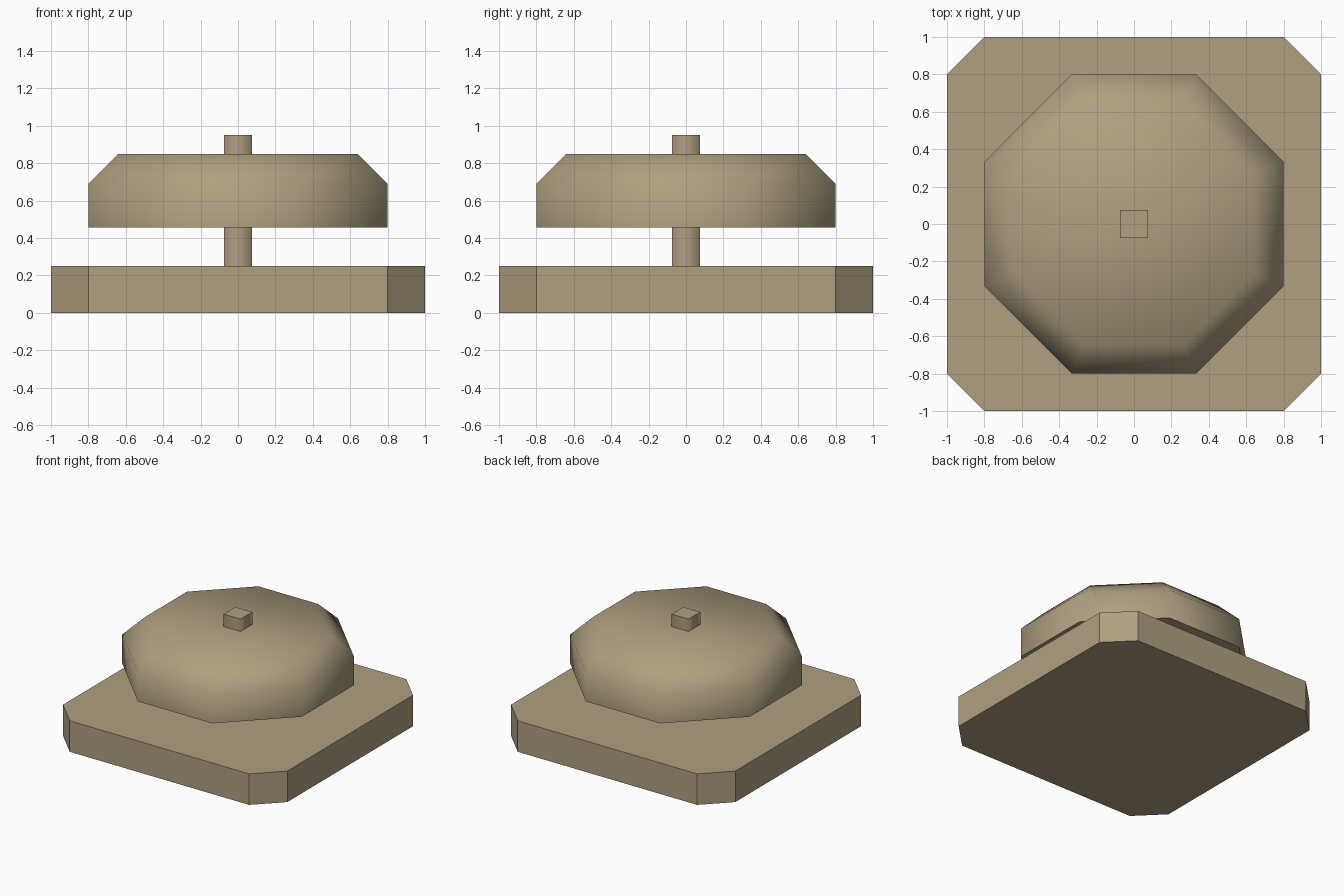
import bpy, bmesh, math

if "Cube" in bpy.data.objects:
    bpy.data.objects.remove(bpy.data.objects["Cube"])

stone = bpy.data.materials.new("tan stone")
stone.diffuse_color = (0.43, 0.35, 0.22, 1)
stone.use_nodes = True
stone.node_tree.nodes["Principled BSDF"].inputs["Base Color"].default_value = stone.diffuse_color


def ring(half, cut, z):
    """Square cross-section with its corners cut off (cut = 0 keeps a square)."""
    pts = []
    for sx, sy in ((1, 1), (-1, 1), (-1, -1), (1, -1)):
        a, b = (sx * half, sy * (half - cut), z), (sx * (half - cut), sy * half, z)
        pts += [a] if cut == 0 else ([a, b] if sx * sy > 0 else [b, a])
    return pts


def stack(name, rings, smooth=False):
    """Join the rings from bottom to top into a closed solid."""
    bm = bmesh.new()
    loops = [[bm.verts.new(p) for p in r] for r in rings]
    n = len(loops[0])
    for lo, hi in zip(loops, loops[1:]):
        for i in range(n):
            j = (i + 1) % n
            bm.faces.new((lo[i], lo[j], hi[j], hi[i])).smooth = smooth
    bm.faces.new(loops[0][::-1]).smooth = smooth
    bm.faces.new(loops[-1]).smooth = smooth
    bmesh.ops.recalc_face_normals(bm, faces=bm.faces)
    # keep the flat ends crisp
    for e in bm.edges:
        caps = any(abs(f.normal.z) > 0.99 for f in e.link_faces)
        if caps and e.calc_face_angle() > math.radians(60):
            e.smooth = False
    mesh = bpy.data.meshes.new(name)
    bm.to_mesh(mesh)
    bm.free()
    mesh.materials.append(stone)
    obj = bpy.data.objects.new(name, mesh)
    bpy.context.collection.objects.link(obj)
    return obj


OCT = 2 - math.sqrt(2)  # corner cut that makes a regular octagon

# Square base slab with clipped corners
stack("base_slab", [ring(1.0, 0.2, 0), ring(1.0, 0.2, 0.25)])

# Octagonal upper stone with a bevelled top rim
stack("upper_stone", [ring(0.8, 0.8 * OCT, 0.455),
                      ring(0.8, 0.8 * OCT, 0.69),
                      ring(0.64, 0.64 * OCT, 0.85)], smooth=True)

# Square shaft through the stone
stack("shaft", [ring(0.075, 0, 0.25), ring(0.075, 0, 0.95)], smooth=True)
